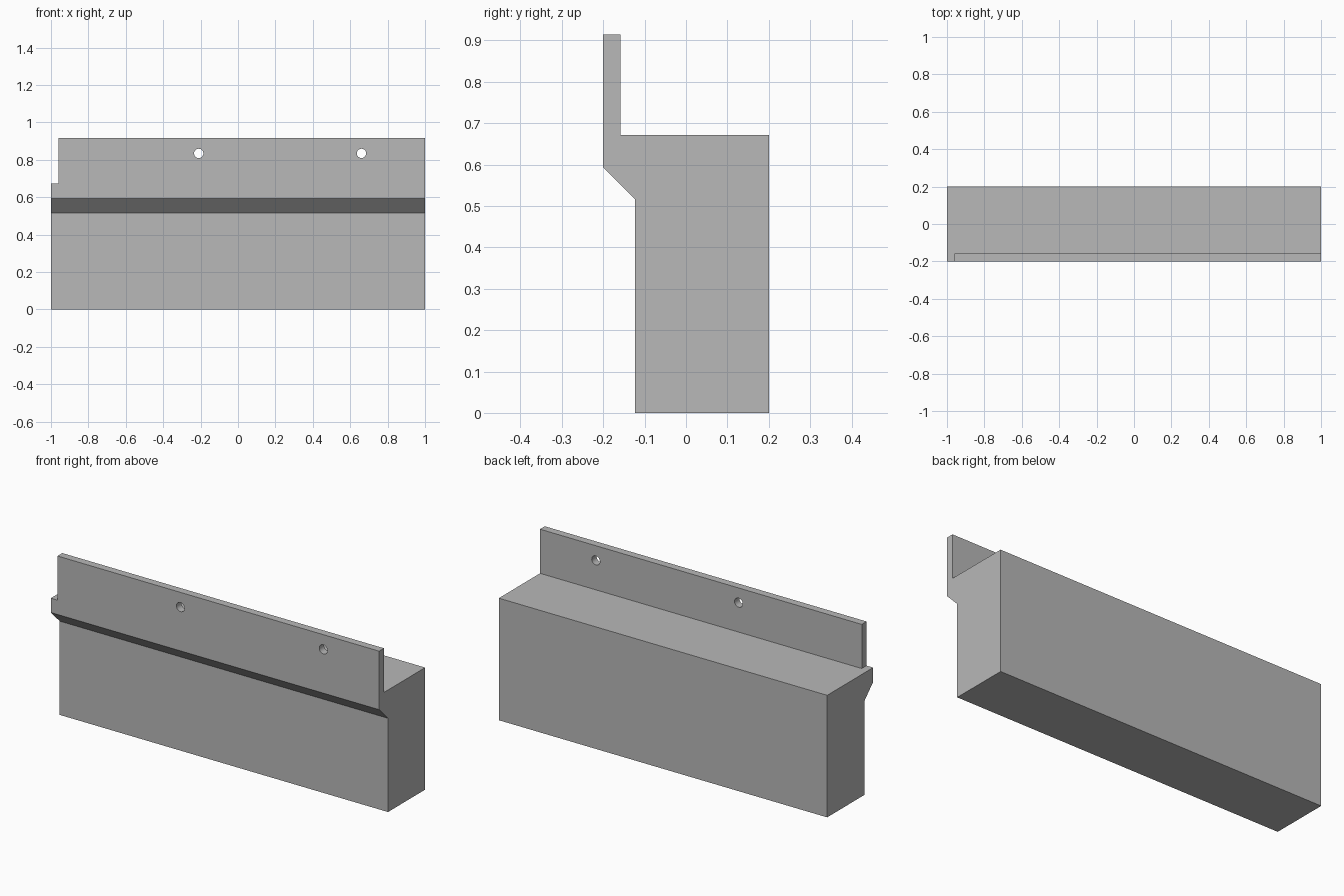
import bpy
import bmesh
from math import radians
from mathutils import Matrix, Vector

cube = bpy.data.objects.get("Cube")
if cube:
    bpy.data.objects.remove(cube, do_unlink=True)

# Single plain grey finish
grey = bpy.data.materials.new("plain_grey")
grey.use_nodes = True
colour = (0.48, 0.48, 0.48, 1)
grey.diffuse_color = colour
grey.node_tree.nodes["Principled BSDF"].inputs["Base Color"].default_value = colour

LEFT, RIGHT = -1.0, 1.0
FRONT, PLATE_BACK, BACK = -0.2, -0.158, 0.2
LOWER_FRONT = -0.123
SHELF, TOP = 0.672, 0.915
HOLE_Z, HOLE_RADIUS = 0.834, 0.025


def add_object(name, bm):
    bmesh.ops.recalc_face_normals(bm, faces=bm.faces)
    mesh = bpy.data.meshes.new(name)
    bm.to_mesh(mesh)
    bm.free()
    mesh.materials.append(grey)
    obj = bpy.data.objects.new(name, mesh)
    bpy.context.collection.objects.link(obj)
    return obj


def extrude_profile(name, profile):
    """Sweep a (y, z) outline along x."""
    bm = bmesh.new()
    face = bm.faces.new([bm.verts.new((LEFT, y, z)) for y, z in profile])
    swept = bmesh.ops.extrude_face_region(bm, geom=[face])["geom"]
    verts = [v for v in swept if isinstance(v, bmesh.types.BMVert)]
    bmesh.ops.translate(bm, verts=verts, vec=Vector((RIGHT - LEFT, 0, 0)))
    return add_object(name, bm)


def cut(target, cutter):
    """Subtract the cutter and discard it."""
    mod = target.modifiers.new(cutter.name, "BOOLEAN")
    mod.operation = "DIFFERENCE"
    mod.solver = "EXACT"
    mod.object = cutter
    cutter.hide_render = True
    bpy.context.view_layer.objects.active = target
    bpy.ops.object.modifier_apply(modifier=mod.name)
    bpy.data.objects.remove(cutter, do_unlink=True)


# Solid block with a sloping lip and an upright mounting flange
body = extrude_profile("block_with_flange", [
    (LOWER_FRONT, 0), (BACK, 0), (BACK, SHELF), (PLATE_BACK, SHELF),
    (PLATE_BACK, TOP), (FRONT, TOP), (FRONT, 0.593), (LOWER_FRONT, 0.516),
])

# Notch at the end of the flange
bm = bmesh.new()
bmesh.ops.create_cube(bm, size=1, matrix=Matrix.Translation((-1.46, 0, SHELF + 0.5)))
cut(body, add_object("notch_cutter", bm))

# Two round screw holes through the flange
for x in (-0.21, 0.66):
    bm = bmesh.new()
    place = Matrix.Translation((x, FRONT, HOLE_Z)) @ Matrix.Rotation(radians(90), 4, "X")
    bmesh.ops.create_cone(bm, cap_ends=True, segments=32, radius1=HOLE_RADIUS,
                          radius2=HOLE_RADIUS, depth=0.2, matrix=place)
    cut(body, add_object("hole_cutter", bm))

# Smooth hole walls, crisp edges elsewhere
bpy.ops.object.select_all(action="DESELECT")
body.select_set(True)
bpy.context.view_layer.objects.active = body
bpy.ops.object.shade_smooth_by_angle(angle=radians(30))
